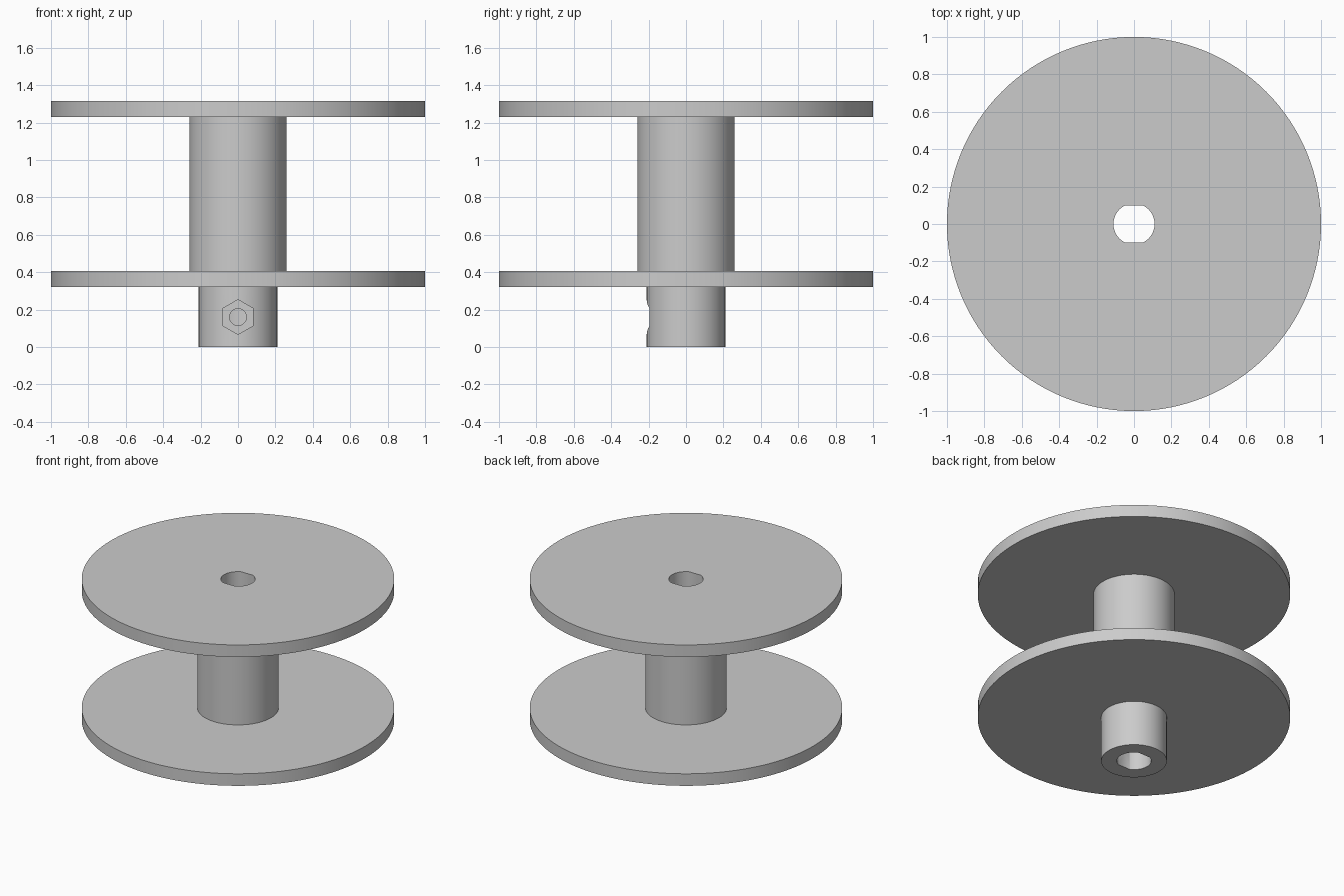
import bpy
import bmesh
from math import pi, radians, sqrt
from mathutils import Matrix

cube = bpy.data.objects.get("Cube")
if cube:
    bpy.data.objects.remove(cube)

SIDES = 128
HUB_R, BARREL_R, FLANGE_R = 0.21, 0.26, 1.0
HUB_TOP, LOW_TOP, BARREL_TOP, TOP = 0.32, 0.405, 1.23, 1.315
BORE_R, BORE_FLAT = 0.11, 0.1
NUT_Z, NUT_R, NUT_FLOOR = 0.16, 0.093, -0.15

grey = bpy.data.materials.new("plain grey")
grey.use_nodes = True
colour = (0.6, 0.6, 0.6, 1)
grey.diffuse_color = colour
grey.node_tree.nodes["Principled BSDF"].inputs["Base Color"].default_value = colour


def make_object(name, bm):
    bmesh.ops.recalc_face_normals(bm, faces=bm.faces)
    mesh = bpy.data.meshes.new(name)
    bm.to_mesh(mesh)
    bm.free()
    mesh.materials.append(grey)
    obj = bpy.data.objects.new(name, mesh)
    bpy.context.collection.objects.link(obj)
    return obj


def lathe(name, profile):
    bm = bmesh.new()
    verts = [bm.verts.new((r, 0, z)) for r, z in profile]
    edges = [bm.edges.new(pair) for pair in zip(verts, verts[1:])]
    bmesh.ops.spin(bm, geom=verts + edges, axis=(0, 0, 1), cent=(0, 0, 0),
                   angle=2 * pi, steps=SIDES, use_merge=True)
    bmesh.ops.remove_doubles(bm, verts=bm.verts, dist=1e-5)
    # Cap both ends of the revolved wall
    bmesh.ops.holes_fill(bm, edges=[e for e in bm.edges if e.is_boundary], sides=0)
    return make_object(name, bm)


def prism_y(name, radius, sides, y0, y1):
    """Prism lying along y at the nut height, with a corner pointing up."""
    bm = bmesh.new()
    bmesh.ops.create_cone(bm, cap_ends=True, segments=sides, radius1=radius,
                          radius2=radius, depth=y1 - y0)
    bm.transform(Matrix.Translation((0, (y0 + y1) / 2, NUT_Z))
                 @ Matrix.Rotation(pi / 2, 4, "X"))
    return make_object(name, bm)


def cut(target, cutter):
    cutter.hide_render = True
    mod = target.modifiers.new("cut", "BOOLEAN")
    mod.operation = "DIFFERENCE"
    mod.solver = "EXACT"
    mod.object = cutter
    bpy.context.view_layer.objects.active = target
    bpy.ops.object.modifier_apply(modifier=mod.name)
    bpy.data.objects.remove(cutter)


# Spool: hub, lower flange, barrel and upper flange in one turned profile
spool = lathe("spool", [
    (HUB_R, 0), (HUB_R, HUB_TOP), (FLANGE_R, HUB_TOP), (FLANGE_R, LOW_TOP),
    (BARREL_R, LOW_TOP), (BARREL_R, BARREL_TOP),
    (FLANGE_R, BARREL_TOP), (FLANGE_R, TOP)])

# Shaft bore with two flats
bm = bmesh.new()
bmesh.ops.create_cone(bm, cap_ends=True, segments=64, radius1=BORE_R,
                      radius2=BORE_R, depth=2 * TOP)
bmesh.ops.translate(bm, verts=bm.verts, vec=(0, 0, TOP / 2))
for side in (-1, 1):
    res = bmesh.ops.bisect_plane(bm, geom=bm.verts[:] + bm.edges[:] + bm.faces[:],
                                 plane_co=(0, side * BORE_FLAT, 0),
                                 plane_no=(0, side, 0), clear_outer=True)
    rim = [e for e in res["geom_cut"] if isinstance(e, bmesh.types.BMEdge)]
    bmesh.ops.holes_fill(bm, edges=[e for e in bm.edges if e.is_boundary], sides=0)
cut(spool, make_object("bore_cutter", bm))

# Hexagonal nut pocket and set screw hole in the front of the hub
cut(spool, prism_y("nut_cutter", NUT_R, 6, -0.4, NUT_FLOOR))
cut(spool, prism_y("screw_cutter", 0.045, 32, -0.4, 0))

# Smooth round walls, crisp rims
bpy.ops.object.select_all(action="DESELECT")
spool.select_set(True)
bpy.context.view_layer.objects.active = spool
bpy.ops.object.shade_smooth_by_angle(angle=radians(30))
